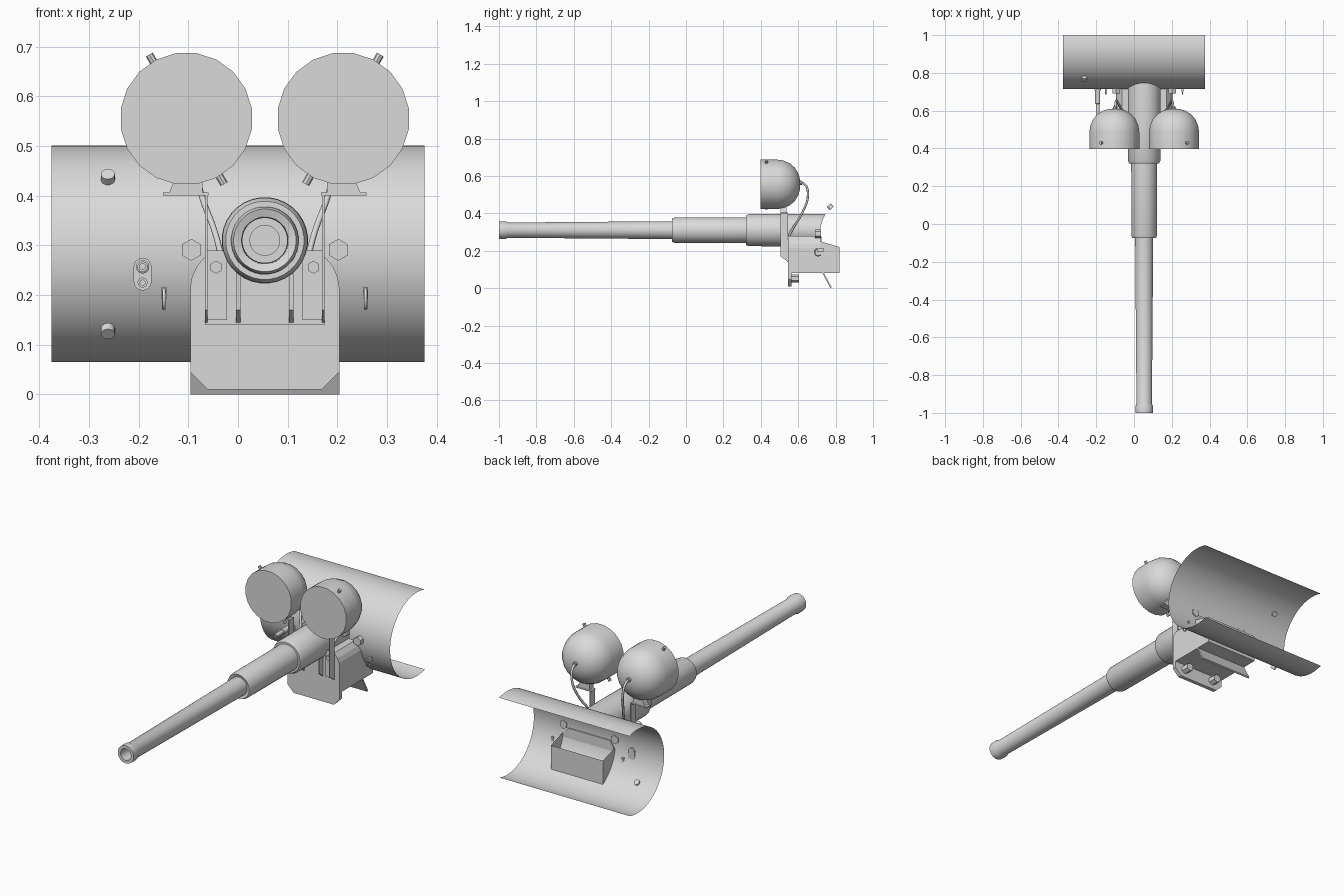
import bpy, bmesh, math
from mathutils import Vector

if "Cube" in bpy.data.objects:
    bpy.data.objects.remove(bpy.data.objects["Cube"])

CX, CZ = 0.054, 0.31            # gun axis
SY, SZ, SR = 0.933, 0.283, 0.218  # curved shield axis and radius

mat = bpy.data.materials.new("light_grey")
mat.diffuse_color = (0.7, 0.7, 0.7, 1)
mat.use_nodes = True
mat.node_tree.nodes["Principled BSDF"].inputs["Base Color"].default_value = mat.diffuse_color


def finish(name, bm, smooth=True, fix=True):
    bmesh.ops.remove_doubles(bm, verts=bm.verts, dist=1e-5)
    if fix:
        bmesh.ops.recalc_face_normals(bm, faces=bm.faces)
    me = bpy.data.meshes.new(name)
    bm.to_mesh(me)
    bm.free()
    me.materials.append(mat)
    ob = bpy.data.objects.new(name, me)
    bpy.context.collection.objects.link(ob)
    if smooth:
        bpy.ops.object.select_all(action='DESELECT')
        ob.select_set(True)
        bpy.context.view_layer.objects.active = ob
        bpy.ops.object.shade_smooth_by_angle(angle=math.radians(35))
    return ob


def shield_y(z):
    return SY - math.sqrt(SR ** 2 - (z - SZ) ** 2)


def lathe(name, profile, x, z, n, end_on_shield=False):
    """Revolve (radius, y) pairs about a y-parallel axis."""
    bm = bmesh.new()
    rings = []
    for i, (r, y) in enumerate(profile):
        ring = []
        for k in range(n):
            a = 2 * math.pi * (k + 0.5) / n
            px, pz = x + r * math.cos(a), z + r * math.sin(a)
            last = end_on_shield and i == len(profile) - 1
            ring.append(bm.verts.new((px, shield_y(pz) if last else y, pz)))
        rings.append(ring)
    for a, b in zip(rings, rings[1:]):
        for k in range(n):
            bm.faces.new((a[k], a[(k + 1) % n], b[(k + 1) % n], b[k]))
    return finish(name, bm)


def rod(name, p, q, r, n=12):
    """Closed cylinder from p to q."""
    p, q = Vector(p), Vector(q)
    d = q - p
    bm = bmesh.new()
    bmesh.ops.create_cone(bm, cap_ends=True, segments=n, radius1=r, radius2=r, depth=d.length)
    rot = d.to_track_quat('Z', 'Y').to_matrix().to_4x4()
    rot.translation = (p + q) / 2
    bm.transform(rot)
    return finish(name, bm, n > 6)


def prism(name, pts, axis, lo, hi):
    """Extrude a polygon: axis 'y' takes (x, z) points, axis 'x' takes (y, z)."""
    bm = bmesh.new()
    put = (lambda p, t: (p[0], t, p[1])) if axis == 'y' else (lambda p, t: (t, p[0], p[1]))
    a = [bm.verts.new(put(p, lo)) for p in pts]
    b = [bm.verts.new(put(p, hi)) for p in pts]
    bm.faces.new(a)
    bm.faces.new(b[::-1])
    for k in range(len(pts)):
        j = (k + 1) % len(pts)
        bm.faces.new((a[k], a[j], b[j], b[k]))
    return finish(name, bm, False)


def box(name, x0, x1, y0, y1, z0, z1):
    return prism(name, [(x0, z0), (x1, z0), (x1, z1), (x0, z1)], 'y', y0, y1)


def tube(name, pts, r, kind='BEZIER'):
    cu = bpy.data.curves.new(name, 'CURVE')
    cu.dimensions = '3D'
    cu.bevel_depth, cu.bevel_resolution, cu.resolution_u = r, 2, 6
    cu.use_fill_caps = True
    sp = cu.splines.new('BEZIER')
    sp.bezier_points.add(len(pts) - 1)
    for bp, p in zip(sp.bezier_points, pts):
        bp.co = p
        bp.handle_left_type = bp.handle_right_type = 'AUTO'
    cu.materials.append(mat)
    ob = bpy.data.objects.new(name, cu)
    bpy.context.collection.objects.link(ob)


# curved shield: open single sheet, slightly more than half a cylinder
bm = bmesh.new()
half = math.pi / 2 + math.asin((1.0 - SY) / SR)
prev = None
for i in range(49):
    a = -half + 2 * half * i / 48
    y, z = SY - SR * math.cos(a), SZ + SR * math.sin(a)
    pair = [bm.verts.new((x, y, z)) for x in (-0.375, 0.375)]
    if prev:
        bm.faces.new((prev[0], prev[1], pair[1], pair[0]))
    prev = pair
finish("curved_shield", bm, True, False)

# gun barrel with bore, sleeve and recoil housing
lathe("gun_barrel", [(0, -0.7), (0.03, -0.7), (0.03, -1), (0.046, -1), (0.047, -0.965),
                     (0.041, -0.95), (0.048, -0.07), (0.063, -0.075), (0.068, -0.06), (0.069, 0.32),
                     (0.079, 0.32), (0.086, 0.335), (0.087, 0.52), (0.087, 0.74)],
      CX, CZ, 32, True)

# housing under the gun: front plate, body and open rear tray
upper = [(0.15, 0.215), (0.147, 0.235), (0.137, 0.258), (0.118, 0.28)]
left = [(-x, z) for x, z in reversed(upper)]


def section(lower):
    low = lower + upper + left + [(-x, z) for x, z in reversed(lower)]
    return [(CX + x, z) for x, z in low]


prism("front_plate", section([(0.115, 0.01), (0.15, 0.045)]), 'y', 0.545, 0.565)
prism("housing_body", section([(0.15, 0.08)]), 'y', 0.565, 0.722)
bm = bmesh.new()
x0, x1 = CX - 0.15, CX + 0.15
walls = [[(x, 0.72, 0.08), (x, 0.82, 0.08), (x, 0.82, 0.22), (x, 0.72, 0.25)] for x in (x0, x1)]
walls.append([(x0, 0.72, 0.08), (x1, 0.72, 0.08), (x1, 0.82, 0.08), (x0, 0.82, 0.08)])
walls.append([(x0, 0.82, 0.08), (x1, 0.82, 0.08), (x1, 0.82, 0.22), (x0, 0.82, 0.22)])
for w in walls:
    bm.faces.new([bm.verts.new(p) for p in w])
finish("rear_tray", bm, False)
prism("lower_flap", [(0.73, 0.08), (0.738, 0.08), (0.779, 0.004), (0.772, 0.0)], 'x', x0, x1)
box("bracket_back_plate", CX - 0.12, CX + 0.12, 0.54, 0.546, 0.14, 0.27)

# mirrored fittings on both sides of the gun axis
for s, side in ((-1, "left"), (1, "right")):
    def X(d):
        return CX + s * d

    def span(a, b):
        return sorted((X(a), X(b)))

    # lamp: flat glass, drum and domed back
    lx, lz = X(0.158), 0.555
    lathe(side + "_lamp", [(0, 0.398), (0.1335, 0.398), (0.1335, 0.49), (0.129, 0.52), (0.114, 0.555),
                           (0.09, 0.582), (0.058, 0.601), (0.028, 0.609), (0, 0.611)], lx, lz, 20)
    d = Vector((s * 0.5, 0, 0.866))
    c = Vector((lx, 0.43, lz))
    rod(side + "_lamp_top_bolt", c + d * 0.12, c + d * 0.149, 0.008, 8)
    rod(side + "_lamp_low_bolt", c - d * 0.12, c - d * 0.152, 0.008, 8)
    # lamp foot, shelf and post
    prism(side + "_lamp_foot", [(X(0.193), 0.405), (X(0.125), 0.405), (X(0.125), 0.44),
                                (X(0.178), 0.44)], 'y', 0.505, 0.538)
    box(side + "_lamp_shelf", *span(0.205, 0.113), 0.505, 0.54, 0.4, 0.406)
    prism(side + "_lamp_post", [(0.505, 0.17), (0.546, 0.14), (0.546, 0.404), (0.505, 0.404)],
          'x', *span(0.12, 0.115))
    box(side + "_post_flange", *span(0.12, 0.076), 0.534, 0.541, 0.15, 0.29)
    prism(side + "_gusset", [(0.51, 0.17), (0.546, 0.14), (0.546, 0.27), (0.51, 0.27)],
          'x', *span(0.049, 0.058))
    # power cable from lamp back down to the housing
    tube(side + "_lamp_cable", [(X(0.155), 0.6, 0.565), (X(0.152), 0.635, 0.555),
                                (X(0.147), 0.652, 0.5), (X(0.13), 0.625, 0.41),
                                (X(0.1), 0.575, 0.325), (X(0.088), 0.55, 0.28)], 0.006)
    rod(side + "_cable_plug", (X(0.155), 0.592, 0.565), (X(0.155), 0.622, 0.563), 0.011, 10)
    # bolts
    rod(side + "_shield_bolt", (X(0.148), 0.69, 0.291), (X(0.148), 0.722, 0.291), 0.022, 6)
    rod(side + "_plate_bolt", (X(0.098), 0.522, 0.256), (X(0.098), 0.546, 0.256), 0.013, 6)
    rod(side + "_bottom_bolt", (X(0.088), 0.56, 0.052), (X(0.088), 0.605, 0.052), 0.022, 6)
    # lifting hooks
    box(side + "_hook_base", *span(0.198, 0.208), 0.7, 0.735, 0.192, 0.216)
    tube(side + "_hook", [(X(0.203), 0.715, 0.212), (X(0.203), 0.695, 0.208),
                          (X(0.203), 0.688, 0.19), (X(0.203), 0.7, 0.174),
                          (X(0.203), 0.722, 0.178)], 0.0035)

# round studs standing square to the shield
for z, name in ((0.432, "upper_stud"), (0.133, "lower_stud")):
    n = Vector((0, shield_y(z) - SY, z - SZ)).normalized()
    p = Vector((-0.262, shield_y(z), z))
    rod(name, p - n * 0.008, p + n * 0.017, 0.014, 16)

# secondary gun: capsule mount, stepped barrel and sight port
cap = []
for k in range(18):
    a = math.pi * (k if k < 9 else k - 1) / 8
    cap.append((-0.192 + 0.018 * math.cos(a), (0.257 if k < 9 else 0.227) + 0.018 * math.sin(a)))
prism("side_gun_mount", cap, 'y', 0.708, 0.725)
lathe("side_gun_barrel", [(0, 0.6), (0.006, 0.6), (0.006, 0.58), (0.0105, 0.58), (0.0105, 0.635),
                          (0.0135, 0.637), (0.0135, 0.715)], -0.192, 0.257, 16)
lathe("sight_port", [(0, 0.706), (0.005, 0.706), (0.005, 0.7), (0.01, 0.7), (0.01, 0.715)],
      -0.192, 0.225, 16)
